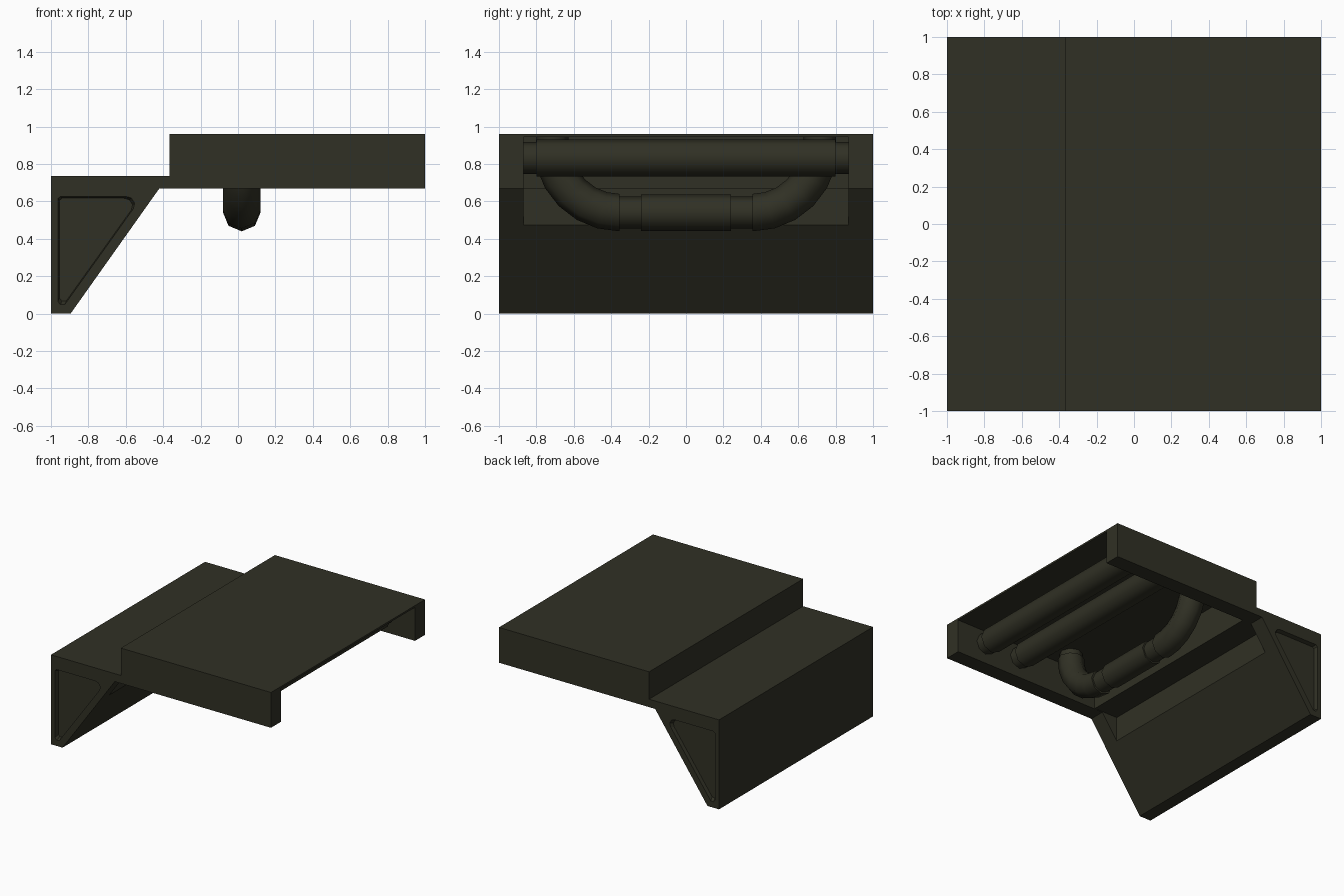
import bpy, bmesh, math
from mathutils import Vector

if "Cube" in bpy.data.objects:
    bpy.data.objects.remove(bpy.data.objects["Cube"])

paint = bpy.data.materials.new("dark olive paint")
paint.diffuse_color = (0.030, 0.030, 0.018, 1)
paint.use_nodes = True
paint.node_tree.nodes["Principled BSDF"].inputs["Base Color"].default_value = paint.diffuse_color


def make_object(name, bm):
    bmesh.ops.recalc_face_normals(bm, faces=bm.faces)
    mesh = bpy.data.meshes.new(name)
    bm.to_mesh(mesh)
    bm.free()
    mesh.materials.append(paint)
    ob = bpy.data.objects.new(name, mesh)
    bpy.context.collection.objects.link(ob)
    return ob


def loft(name, rings):
    """Closed skin through a list of equal-length point rings."""
    bm = bmesh.new()
    loops = [[bm.verts.new(p) for p in ring] for ring in rings]
    n = len(loops[0])
    for a, b in zip(loops, loops[1:]):
        for i in range(n):
            j = (i + 1) % n
            bm.faces.new((a[i], a[j], b[j], b[i]))
    bm.faces.new(loops[0])
    bm.faces.new(loops[-1][::-1])
    return make_object(name, bm)


def prism(name, pts, y0, y1, end_scale=1.0):
    """Extrude an (x, z) outline along y, optionally tapering the far end."""
    cx = sum(p[0] for p in pts) / len(pts)
    cz = sum(p[1] for p in pts) / len(pts)
    far = [(cx + (x - cx) * end_scale, y1, cz + (z - cz) * end_scale) for x, z in pts]
    return loft(name, [[(x, y0, z) for x, z in pts], far])


def rect(x0, x1, z0, z1):
    return [(x0, z0), (x1, z0), (x1, z1), (x0, z1)]


def cut(ob, cutter):
    cutter.hide_render = True
    mod = ob.modifiers.new("cut", "BOOLEAN")
    mod.operation, mod.solver, mod.object = "DIFFERENCE", "EXACT", cutter
    bpy.context.view_layer.objects.active = ob
    bpy.ops.object.modifier_apply(modifier=mod.name)
    bpy.data.objects.remove(cutter)


def pipe(name, x, stations, sides=8):
    """Round sweep in the yz plane; each station is (y, z, heading, radius)."""
    rings = []
    for y, z, a, r in stations:
        ring = []
        for k in range(sides):
            t = 2 * math.pi * k / sides
            up = r * math.sin(t)
            ring.append(Vector((x + r * math.cos(t), y - up * math.sin(a), z + up * math.cos(a))))
        rings.append(ring)
    ob = loft(name, rings)
    bpy.ops.object.select_all(action="DESELECT")
    ob.select_set(True)
    bpy.context.view_layer.objects.active = ob
    bpy.ops.object.shade_smooth_by_angle(angle=math.radians(50))


# Upper slab, hollow underneath and open on the right
slab = prism("upper_slab", rect(-0.365, 1, 0.67, 0.96), -1, 1)
cut(slab, prism("slab_cutter", rect(-0.34, 1.1, 0.5, 0.945), -0.87, 0.87))

# Wedge-shaped support with a notch below the slab
support = prism("wedge_support", [(-1, 0), (-0.895, 0), (-0.42, 0.67), (-0.365, 0.67),
                                  (-0.365, 0.735), (-1, 0.735)], -1, 1)
cut(support, prism("notch_cutter", rect(-0.56, -0.3, 0.465, 0.675), -0.87, 0.87))

# Rounded triangular panel sunk into both ends of the support
panel = [(-0.963, 0.065), (-0.95, 0.047), (-0.925, 0.05), (-0.56, 0.56), (-0.552, 0.59),
         (-0.57, 0.618), (-0.60, 0.627), (-0.95, 0.627), (-0.963, 0.615)]
for s in (-1, 1):
    cut(support, prism("panel_cutter", panel, s * 1.0001, s * 0.97, 0.95))

# Two straight pipes with stepped collars
half = [(-0.87, 0.085), (-0.8, 0.085), (-0.8, 0.1)]
straight = half + [(-y, r) for y, r in reversed(half)]
for i, x in enumerate((0.73, 0.40)):
    pipe(f"straight_pipe_{i + 1}", x, [(y, 0.832, 0, r) for y, r in straight])

# Bent pipe: one half, then mirrored to make the full U
bend = [(0.24, 0.54, 0, 0.098), (0.24, 0.54, 0, 0.085), (0.355, 0.54, 0, 0.085)]
for k in range(7):
    a = math.pi / 2 * k / 6
    bend.append((0.355 + 0.36 * math.sin(a), 0.90 - 0.36 * math.cos(a), a, 0.1))
bend += [(0.715, 0.90, math.pi / 2, 0.087), (0.715, 0.944, math.pi / 2, 0.087)]
mirrored = [(-y, z, -a, r) for y, z, a, r in reversed(bend)]
pipe("bent_pipe", 0.02, mirrored + bend)
